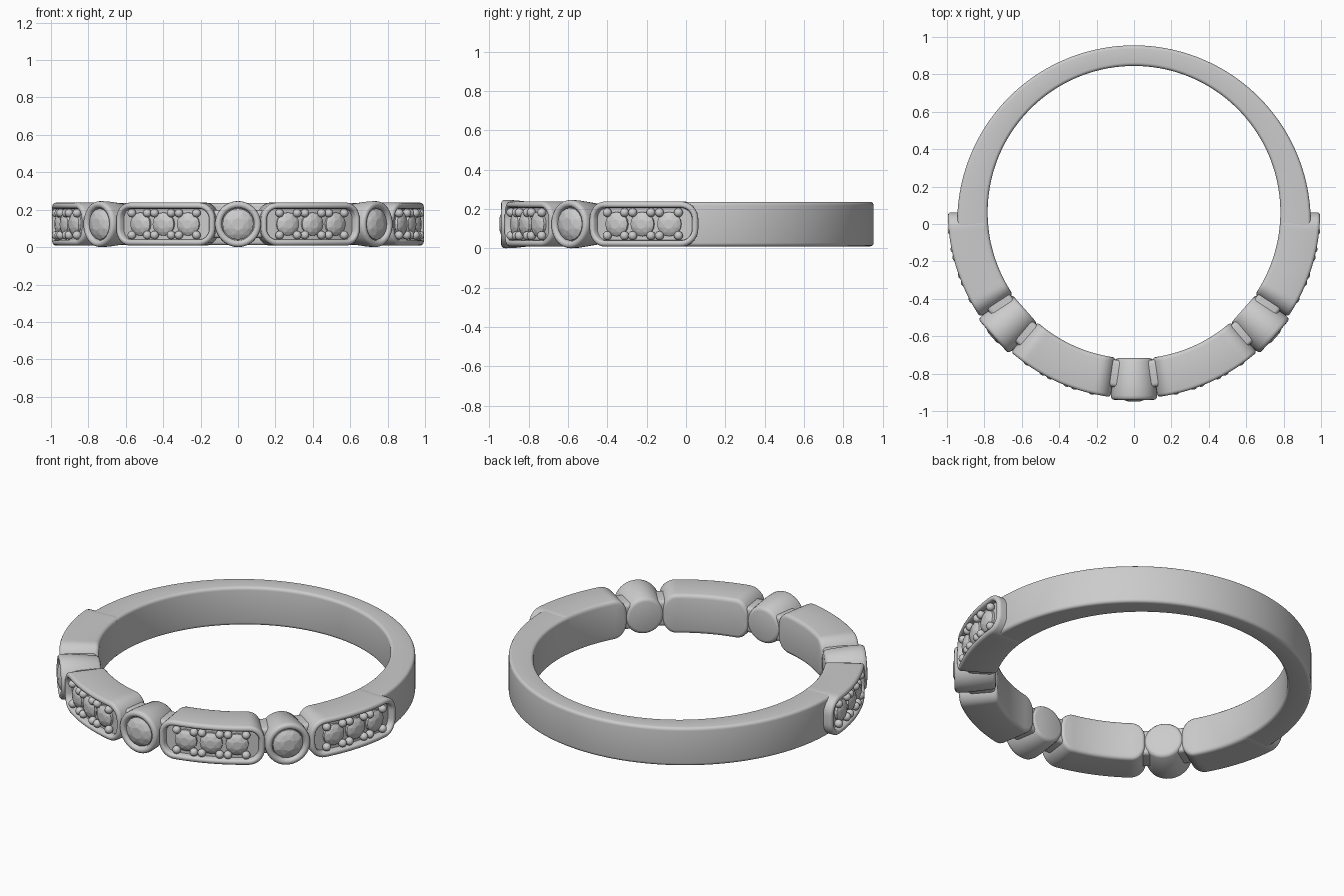
import bpy, bmesh
from math import sin, cos, pi, radians
from mathutils import Matrix

if "Cube" in bpy.data.objects:
    bpy.data.objects.remove(bpy.data.objects["Cube"])

CY, CZ = 0.0625, 0.123        # centre of the finger hole, mid height
R_IN, R_OUT = 0.7825, 0.995   # inner wall, panel rim
PITCH = radians(24.3)         # spacing bezel / panel / bezel / panel
HALF_ANG = radians(17.1)      # half length of a panel


def pt(a, r, z):
    return (r * sin(a), CY - r * cos(a), CZ + z)


def frame(a, r, z=0.0):
    """Local axes on the ring: x along it, y up, z outward."""
    x, y, w = pt(a, r, z)
    return Matrix(((cos(a), 0, sin(a), x), (sin(a), 0, -cos(a), y),
                   (0, 1, 0, w), (0, 0, 0, 1)))


def finish(bm, name, smooth=True):
    bmesh.ops.recalc_face_normals(bm, faces=bm.faces[:])
    me = bpy.data.meshes.new(name)
    bm.to_mesh(me)
    bm.free()
    ob = bpy.data.objects.new(name, me)
    bpy.context.collection.objects.link(ob)
    if smooth:
        bpy.ops.object.select_all(action='DESELECT')
        ob.select_set(True)
        bpy.context.view_layer.objects.active = ob
        bpy.ops.object.shade_smooth_by_angle(angle=radians(40))
    return ob


def bridge(bm, loops):
    for A, B in zip(loops, loops[1:]):
        n = len(A)
        for i in range(n):
            bm.faces.new((A[i], A[(i + 1) % n], B[(i + 1) % n], B[i]))


def rounded_rect(hx, hy, r, n=8, m=20):
    """Top chain left to right, then the bottom chain back."""
    top = [(-hx + r - r * cos(i * pi / 2 / n), hy - r + r * sin(i * pi / 2 / n)) for i in range(n + 1)]
    L = hx - r
    mid = [(-L + 2 * L * i / m, hy) for i in range(1, m)]
    top = top + mid + [(-x, y) for x, y in reversed(top)]
    return top + [(x, -y) for x, y in reversed(top)]


def arc_band(name, a0, a1, ri, outer, h, b, n):
    """Rounded rectangular section swept round; outer(a) gives the outer point."""
    bm = bmesh.new()
    loops = []
    sec = rounded_rect(0.5, h, 0.0001, 1, 2)
    for k in range(n + 1):
        a = a0 + (a1 - a0) * k / n
        xi, yi, _ = pt(a, ri, 0)
        xo, yo = outer(a)
        t = ((xo - xi) ** 2 + (yo - yi) ** 2) ** 0.5
        loops.append([bm.verts.new((xi + (xo - xi) * (0.5 + x / t), yi + (yo - yi) * (0.5 + x / t), CZ + y))
                      for x, y in rounded_rect(t / 2, h, b, 4, 2)])
    bridge(bm, loops)
    bm.faces.new(loops[0])
    bm.faces.new(loops[-1])
    return finish(bm, name)


def gem(bm, mat, r, depth, rise):
    """Faceted round stone: girdle, crown and small table."""
    g = bmesh.new()
    for n, rad, z, off in ((16, r, -depth, 0), (16, r, 0, 0), (8, r * .74, rise * .62, .5), (8, r * .4, rise, 0)):
        for i in range(n):
            a = 2 * pi * (i + off) / n
            g.verts.new((rad * cos(a), rad * sin(a), z))
    bmesh.ops.convex_hull(g, input=g.verts[:])
    g.transform(mat)
    tmp = bpy.data.meshes.new("tmp")
    g.to_mesh(tmp)
    g.free()
    bm.from_mesh(tmp)
    bpy.data.meshes.remove(tmp)


def panel(a, tag):
    # panel body: rounded block with a raised rim and sunken floor
    bm = bmesh.new()
    prof = [(.022, R_IN), (.010, R_IN + .003), (.003, R_IN + .010), (0, R_IN + .022),
            (0, R_OUT - .018), (.002, R_OUT - .009), (.007, R_OUT - .003), (.014, R_OUT),
            (.021, R_OUT), (.027, R_OUT - .003), (.031, R_OUT - .010), (.033, R_OUT - .035)]
    loops = []
    for inset, r in prof:
        pts = rounded_rect(HALF_ANG * R_OUT - inset, 0.115 - inset, 0.09 - inset)
        loops.append([bm.verts.new(pt(a + u / R_OUT, r, v)) for u, v in pts])
    bridge(bm, loops)
    for lp in (loops[0], loops[-1]):
        n = len(lp)
        for i in range(n // 2 - 1):
            bm.faces.new((lp[i], lp[i + 1], lp[n - 2 - i], lp[n - 1 - i]))
    finish(bm, "panel_" + tag)
    # three stones and their bead prongs
    st, bd = bmesh.new(), bmesh.new()
    for u in (-0.145, 0, 0.145):
        gem(st, frame(a + u, 0.972), 0.062, 0.02, 0.018)
        for du in (-.05, .05):
            for v in (-.059, .059):
                bmesh.ops.create_uvsphere(bd, u_segments=16, v_segments=10, radius=0.023,
                                          matrix=frame(a + u + du, 0.978, v))
    finish(st, "panel_stones_" + tag, False)
    finish(bd, "panel_beads_" + tag)


def bezel(a, tag):
    # round bezel cup running through the band
    bm = bmesh.new()
    prof = [(.085, .780), (.098, .784), (.106, .796), (.121, .93), (.123, .98), (.121, .993), (.114, 1.001),
            (.104, 1.003), (.094, 1.0), (.088, .992), (.085, .97)]
    M = frame(a, 0)
    loops = [[bm.verts.new(M @ Matrix.Translation((r * cos(t), r * sin(t), h)).translation)
              for t in (2 * pi * i / 48 for i in range(48))] for r, h in prof]
    bridge(bm, loops)
    bm.faces.new(loops[0])
    bm.faces.new(loops[-1])
    finish(bm, "bezel_" + tag)
    st = bmesh.new()
    gem(st, frame(a, 0.988), 0.083, 0.03, 0.023)
    finish(st, "bezel_stone_" + tag, False)


# plain shank at the back, thinner towards the rear
arc_band("shank", radians(84), radians(276), R_IN,
         lambda a: (0.945 * sin(a), 0.01 - 0.945 * cos(a)), 0.113, 0.018, 96)
# hidden core joining the front parts
arc_band("front_core", radians(-80), radians(80), R_IN + .012,
         lambda a: pt(a, 0.94, 0)[:2], 0.075, 0.02, 80)

bezel(0, "centre")
for s, side in ((-1, "left"), (1, "right")):
    panel(s * PITCH, "inner_" + side)
    bezel(s * 2 * PITCH, side)
    panel(s * 3 * PITCH, "outer_" + side)
